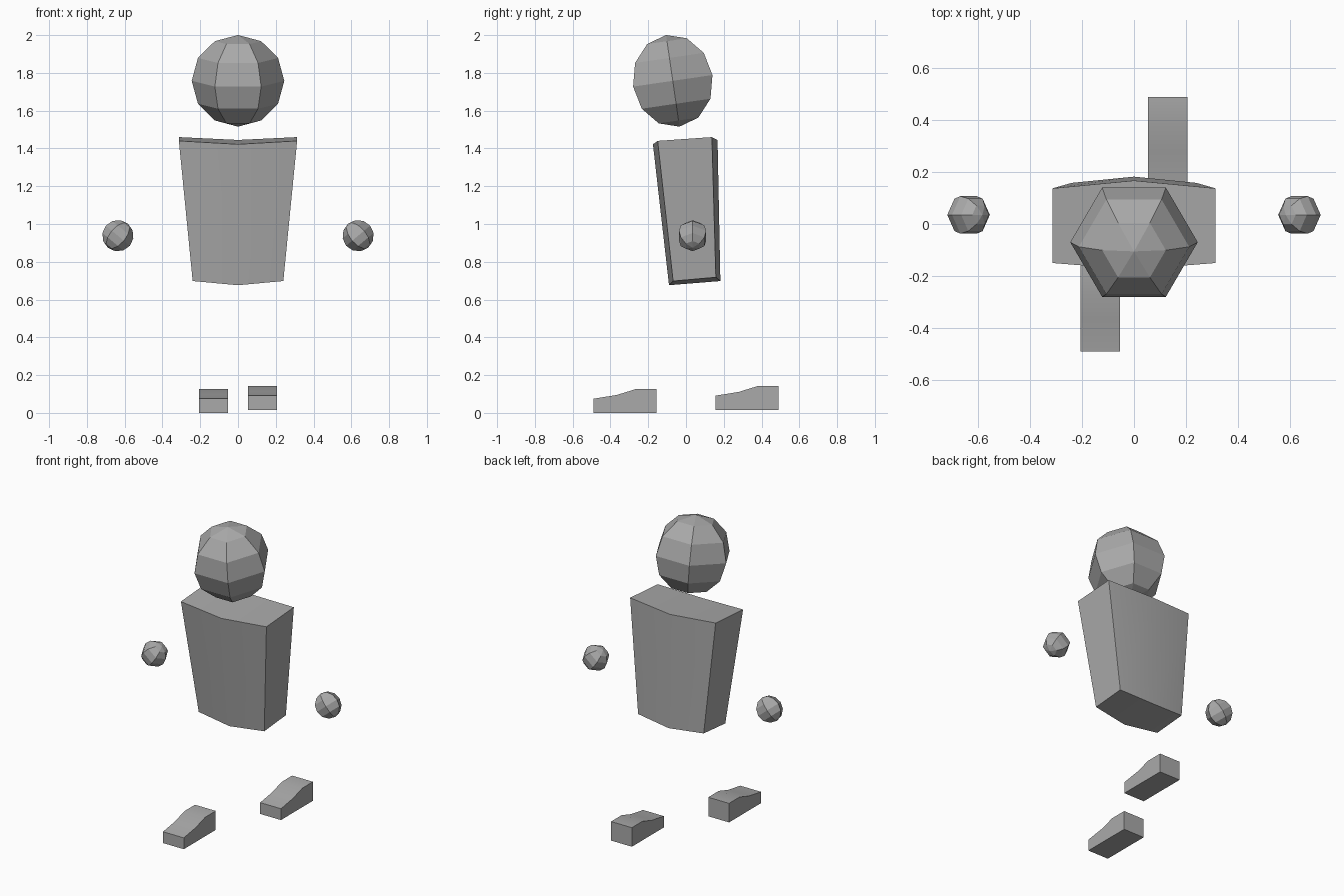
import bpy, bmesh, math

cube = bpy.data.objects.get("Cube")
if cube:
    bpy.data.objects.remove(cube, do_unlink=True)

# Single grey material
GREY = (0.4, 0.4, 0.4, 1.0)
grey = bpy.data.materials.new("grey")
grey.use_nodes = True
grey.diffuse_color = GREY
grey.node_tree.nodes["Principled BSDF"].inputs["Base Color"].default_value = GREY


def add_object(name, bm, smooth=False):
    bmesh.ops.recalc_face_normals(bm, faces=bm.faces)
    mesh = bpy.data.meshes.new(name)
    bm.to_mesh(mesh)
    bm.free()
    mesh.materials.append(grey)
    obj = bpy.data.objects.new(name, mesh)
    bpy.context.collection.objects.link(obj)
    if smooth:
        bpy.ops.object.select_all(action='DESELECT')
        obj.select_set(True)
        bpy.context.view_layer.objects.active = obj
        bpy.ops.object.shade_smooth_by_angle(angle=math.radians(25))
    return obj


def ball(name, radius, location, rotation):
    """Low-poly ball: six segments, six rings, a vertex on each side in x."""
    bm = bmesh.new()
    bmesh.ops.create_uvsphere(bm, u_segments=6, v_segments=6, radius=radius)
    # Put a pair of opposite corners on the x axis
    ring = max(bm.verts, key=lambda v: math.hypot(v.co.x, v.co.y)).co
    turn = -math.atan2(ring.y, ring.x)
    c, s = math.cos(turn), math.sin(turn)
    for v in bm.verts:
        x, y = v.co.x, v.co.y
        v.co.x, v.co.y = c * x - s * y, s * x + c * y
    obj = add_object(name, bm)
    obj.location = location
    obj.rotation_euler = rotation
    return obj


def loft(name, sections):
    """Join matching cross-sections given as lists of (x, y, z)."""
    bm = bmesh.new()
    rows = [[bm.verts.new(p) for p in sec] for sec in sections]
    n = len(rows[0])
    for a, b in zip(rows, rows[1:]):
        for i in range(n):
            j = (i + 1) % n
            bm.faces.new((a[i], a[j], b[j], b[i]))
    bm.faces.new(rows[0])
    bm.faces.new(rows[-1])
    return add_object(name, bm, smooth=True)


# Head, leaning slightly forward
ball("head", 0.245, (0, -0.07, 1.758), (math.radians(8.3), 0, 0))

# Hands, mirrored and tilted inward at the top
for side, label in ((1, "left"), (-1, "right")):
    ball(label + "_hand", 0.083, (side * 0.636, 0.035, 0.938),
         (0, -side * math.radians(40), 0))

# Torso: a tapered block with a ridge down the middle of front and back
# (half width, y, z), starting at top front
side_outline = [(0.313, -0.15, 1.44), (0.313, 0.137, 1.46),
                (0.24, 0.158, 0.718), (0.24, -0.068, 0.698)]
middle_outline = [(0, -0.175, 1.422), (0, 0.167, 1.445),
                  (0, 0.182, 0.698), (0, -0.09, 0.676)]
loft("torso", [[(-x, y, z) for x, y, z in side_outline],
               middle_outline, side_outline])

# Feet: a wedge profile in (y, z) pulled across in x
foot_profile = [(-0.167, 0), (-0.167, 0.075), (-0.043, 0.095),
                (0.057, 0.126), (0.167, 0.126), (0.167, 0)]
for label, cx, cy, cz in (("left", 0.13, 0.322, 0.016),
                          ("right", -0.13, -0.323, 0.0)):
    loft(label + "_foot",
         [[(cx + dx, cy + y, cz + z) for y, z in foot_profile]
          for dx in (-0.076, 0.076)])
